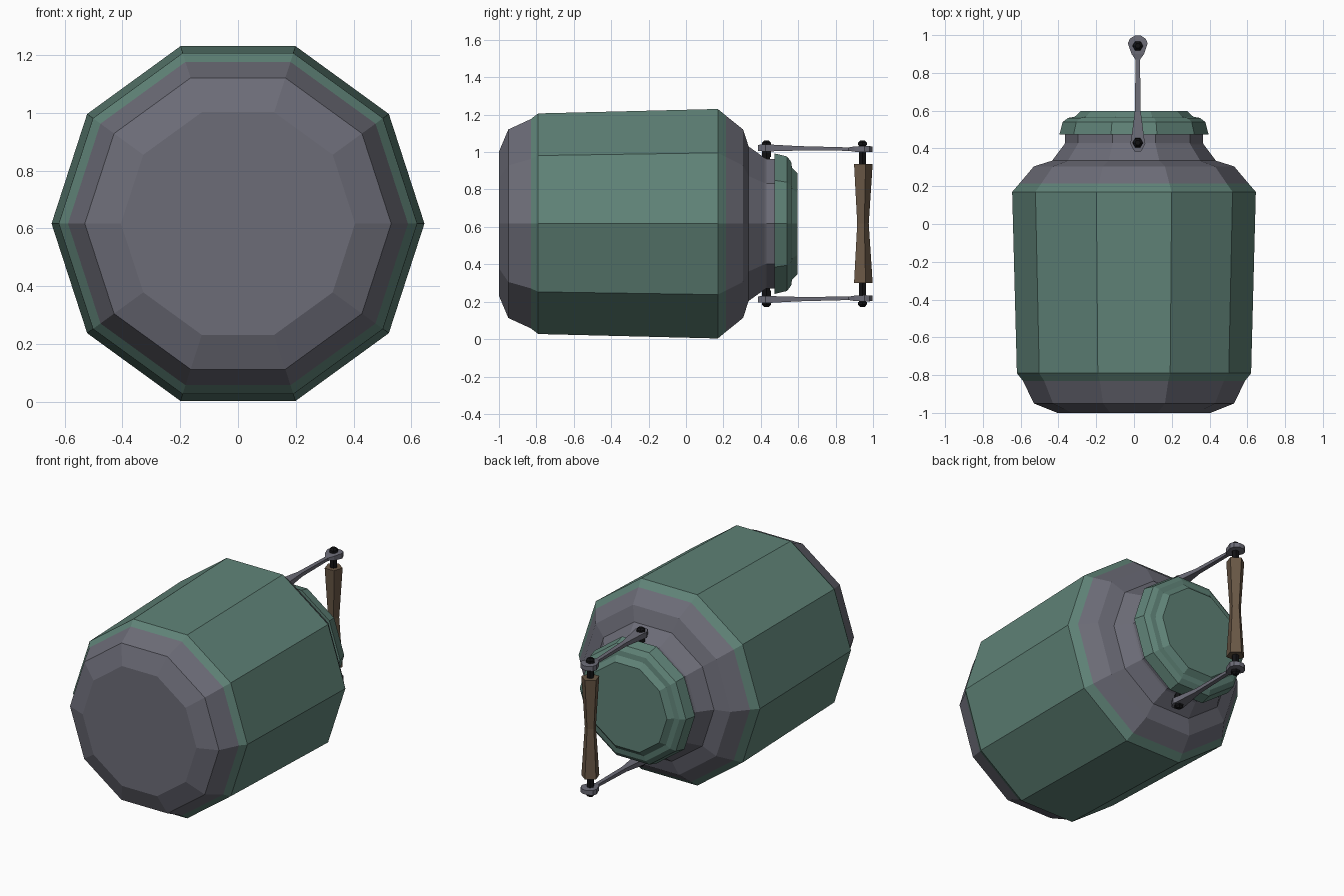
import bpy, bmesh, math
from mathutils import Vector

if "Cube" in bpy.data.objects:
    bpy.data.objects.remove(bpy.data.objects["Cube"])

CZ = 0.617   # height of the canister axis
HX = 0.02    # handle plane


def material(name, rgb):
    m = bpy.data.materials.new(name)
    m.diffuse_color = (*rgb, 1)
    m.use_nodes = True
    m.node_tree.nodes["Principled BSDF"].inputs["Base Color"].default_value = m.diffuse_color
    return m


green = material("green paint", (0.115, 0.225, 0.185))
grey = material("grey metal", (0.15, 0.15, 0.185))
black = material("black bolt", (0.006, 0.006, 0.007))
brown = material("brown grip", (0.14, 0.095, 0.06))


def skin(name, rings, mats, rule=None):
    """Loft equal-length rings of points, cap both ends, colour faces by rule."""
    bm = bmesh.new()
    loops = [[bm.verts.new(p) for p in ring] for ring in rings]
    n = len(loops[0])
    for a, b in zip(loops, loops[1:]):
        for i in range(n):
            j = (i + 1) % n
            bm.faces.new((a[i], a[j], b[j], b[i]))
    bm.faces.new(loops[0])
    bm.faces.new(loops[-1])
    bmesh.ops.recalc_face_normals(bm, faces=bm.faces)
    if rule:
        for f in bm.faces:
            f.material_index = rule(f.calc_center_bounds())
    me = bpy.data.meshes.new(name)
    bm.to_mesh(me)
    bm.free()
    for m in mats:
        me.materials.append(m)
    ob = bpy.data.objects.new(name, me)
    bpy.context.collection.objects.link(ob)
    return ob


def lathe_y(profile, n=10):
    return [[(r * math.cos(math.tau * i / n), y, CZ + r * math.sin(math.tau * i / n))
             for i in range(n)] for y, r in profile]


def lathe_z(profile, y, n, turn=0.0):
    return [[(HX + r * math.cos(math.tau * i / n + turn),
              y + r * math.sin(math.tau * i / n + turn), z)
             for i in range(n)] for z, r in profile]


# Canister body: grey ends, green barrel
skin("canister_body",
     lathe_y([(-1, .405), (-.95, .53), (-.83, .588), (-.79, .62), (.17, .645), (.215, .606),
              (.305, .53), (.335, .434), (.42, .37), (.43, .365), (.48, .365)]),
     [green, grey], lambda c: 0 if -.83 < c.y < .215 else 1)

# Stepped lid
skin("lid", lathe_y([(.473, .395), (.54, .378), (.562, .348), (.567, .315), (.597, .282)]), [green])

# Handle arms, bolts and rod ends, mirrored top to bottom
ARM = [(.385, .018, 1.022, .017), (.425, .04, 1.022, .018), (.455, .034, 1.022, .018),
       (.60, .015, 1.020, .012), (.87, .012, 1.016, .009), (.90, .033, 1.016, .014),
       (.955, .052, 1.016, .017), (.98, .043, 1.016, .016), (.998, .015, 1.016, .014)]
for side, s in (("upper", 1), ("lower", -1)):
    def flip(z):
        return CZ + s * (z - CZ)
    skin(side + "_arm",
         [[(HX + dx * w, y, flip(z + dz * t)) for dx, dz in ((-1, -1), (1, -1), (1, 1), (-1, 1))]
          for y, w, z, t in ARM], [grey])
    for part, y, z0 in (("neck_bolt", .43, .93), ("grip_bolt", .943, .92)):
        prof = [(z0, .022), (1.036, .022), (1.037, .028), (1.05, .027), (1.062, .014)]
        skin(f"{side}_{part}", lathe_z([(flip(z), r) for z, r in prof], y, 6), [black])
    # nut under the arm
    skin(side + "_nut", lathe_z([(flip(z), r) for z, r in ((.975, .028), (1.006, .028))], .43, 6), [black])

# Waisted grip
skin("grip", lathe_z([(.30, .055), (.617, .034), (.937, .055)], .943, 5, math.radians(90)), [brown])
